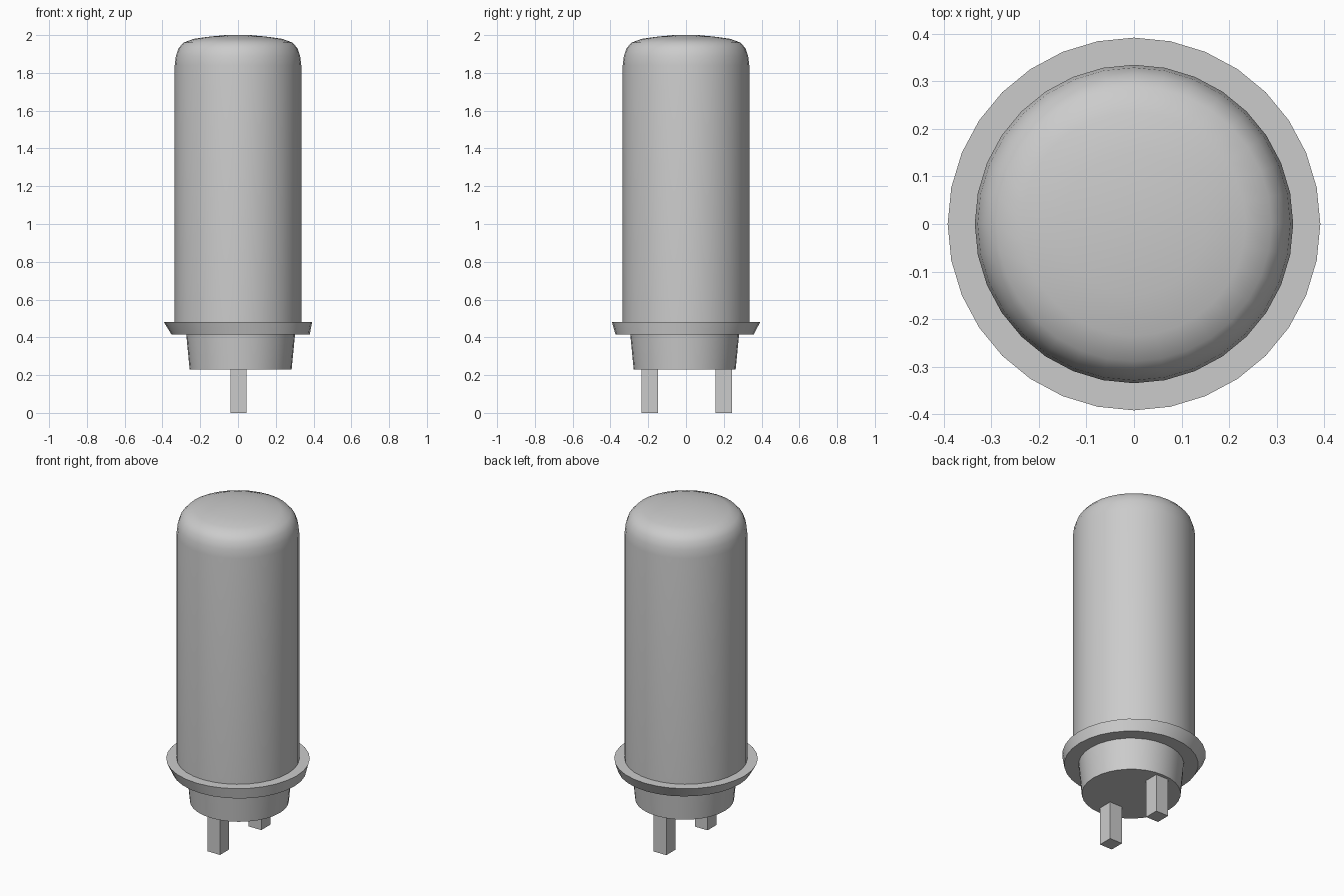
import bpy, bmesh
from math import cos, sin, tau

if "Cube" in bpy.data.objects:
    bpy.data.objects.remove(bpy.data.objects["Cube"])


def finish(name, bm, smooth=None):
    bmesh.ops.recalc_face_normals(bm, faces=bm.faces[:])
    me = bpy.data.meshes.new(name)
    bm.to_mesh(me)
    bm.free()
    ob = bpy.data.objects.new(name, me)
    bpy.context.collection.objects.link(ob)
    if smooth:
        bpy.ops.object.select_all(action='DESELECT')
        ob.select_set(True)
        bpy.context.view_layer.objects.active = ob
        bpy.ops.object.shade_smooth_by_angle(angle=smooth)
    return ob


def lathe(name, rings, smooth, sides=32):
    """Rings of (radius, z, centre x, centre y), joined and capped."""
    bm = bmesh.new()
    loops = [[bm.verts.new((cx + r * cos(tau * i / sides), cy + r * sin(tau * i / sides), z))
              for i in range(sides)] for r, z, cx, cy in rings]
    for a, b in zip(loops, loops[1:]):
        for i in range(sides):
            j = (i + 1) % sides
            bm.faces.new((a[i], a[j], b[j], b[i]))
    bm.faces.new(loops[0][::-1])
    bm.faces.new(loops[-1])
    return finish(name, bm, smooth)


# Rounded cylindrical can
can = [(0.335, 0.475), (0.335, 1.84), (0.329, 1.89), (0.315, 1.93),
       (0.289, 1.96), (0.235, 1.98), (0.15, 1.992), (0.065, 2.0)]
lathe("can", [(r, z, 0, 0) for r, z in can], 0.9)

# Tapered base plug and flared flange, slightly off centre at the bottom
dx, dy = 0.014, -0.007
lathe("base_and_flange", [(0.27, 0.23, dx, dy), (0.288, 0.415, dx, dy),
                          (0.366, 0.415, dx, dy), (0.392, 0.48, 0, 0)], 1.0)

# Two square contact pins
for name, y in (("front_pin", -0.192), ("back_pin", 0.2)):
    bm = bmesh.new()
    bmesh.ops.create_cube(bm, size=1)
    for v in bm.verts:
        v.co = (v.co.x * 0.084 + 0.003, v.co.y * 0.086 + y, (v.co.z + 0.5) * 0.24)
    finish(name, bm)
